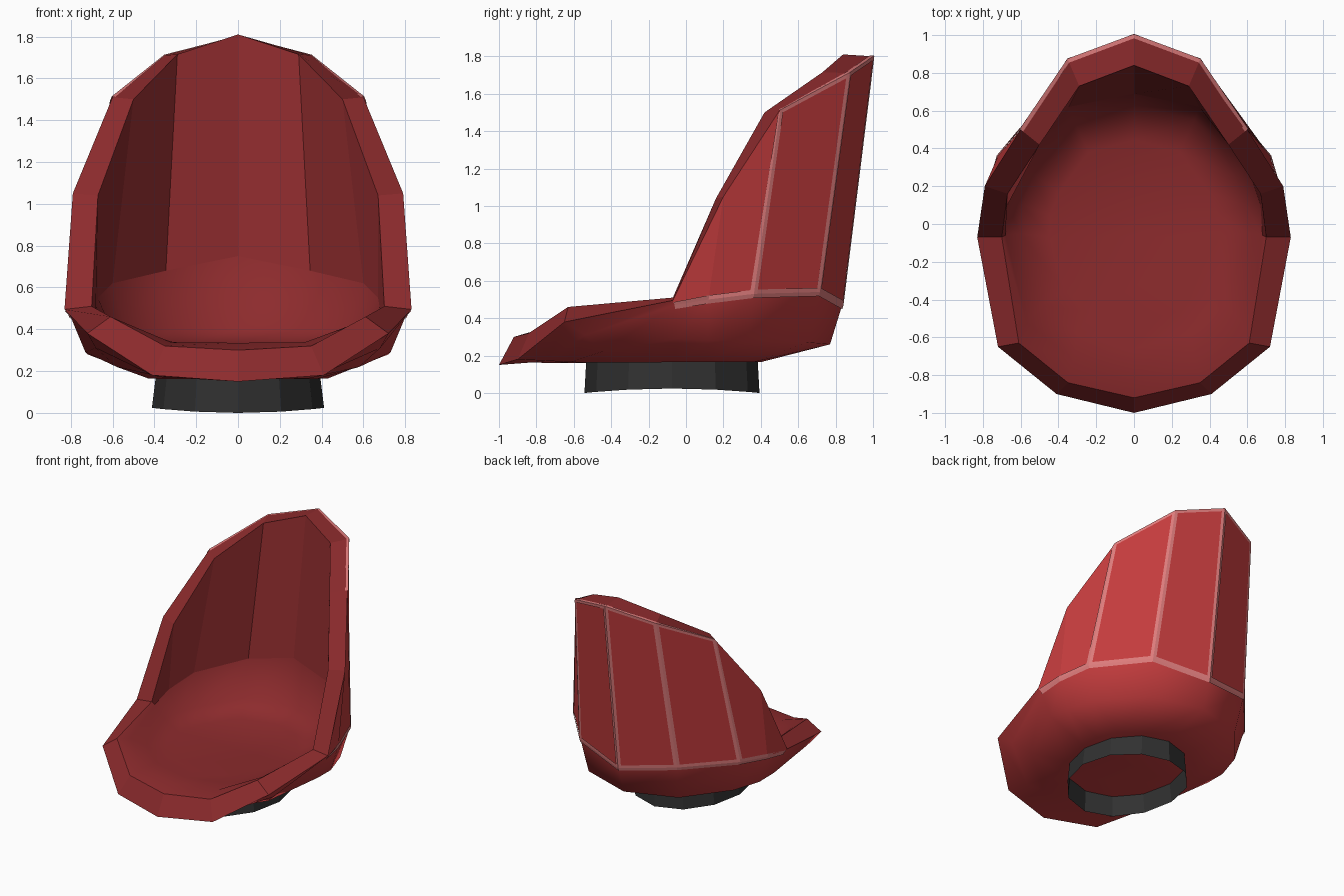
import bpy, bmesh, math
from mathutils import Vector as V

if "Cube" in bpy.data.objects:
    bpy.data.objects.remove(bpy.data.objects["Cube"])


def material(name, rgb):
    m = bpy.data.materials.new(name)
    m.diffuse_color = (*rgb, 1)
    m.use_nodes = True
    m.node_tree.nodes["Principled BSDF"].inputs["Base Color"].default_value = m.diffuse_color
    return m


red = material("red shell", (0.55, 0.045, 0.047))
deep = material("deep red lining", (0.265, 0.024, 0.026))
pink = material("light red piping", (0.72, 0.2, 0.2))
dark = material("dark grey base", (0.03, 0.03, 0.03))


def finish(name, bm, *mats):
    me = bpy.data.meshes.new(name)
    bm.to_mesh(me)
    bm.free()
    for m in mats:
        me.materials.append(m)
    ob = bpy.data.objects.new(name, me)
    bpy.context.collection.objects.link(ob)
    return ob


def full(half):
    """Half loop (front middle to back middle) mirrored to a closed loop."""
    pts = [V(p) for p in half]
    return pts + [V((-p.x, p.y, p.z)) for p in pts[-2:0:-1]]


# Loops of the shell, listed from front middle to back middle
rim = full([(0, -1, .15), (.41, -.90, .18), (.72, -.65, .38), (.83, -.07, .495),
            (.79, .20, 1.05), (.60, .50, 1.51), (.35, .87, 1.71), (0, 1, 1.80)])
belt = full([(0, -.83, .163), (.37, -.74, .172), (.68, -.54, .31), (.805, -.06, .47),
             (.79, .12, .50), (.72, .36, .53), (.42, .71, .54), (0, .835, .47)])
tuck = full([(0, -.70, .16), (.34, -.62, .165), (.58, -.45, .22), (.73, -.05, .29),
             (.72, .12, .28), (.65, .34, .28), (.39, .65, .27), (0, .77, .26)])
under = full([(0, -.52, .162), (.22, -.47, .162), (.38, -.30, .163), (.43, -.05, .165),
              (.42, .10, .165), (.36, .25, .165), (.21, .36, .165), (0, .40, .165)])
lip = full([(0, -.92, .30), (.35, -.84, .32), (.61, -.63, .46), (.70, -.07, .51),
            (.67, .16, 1.04), (.50, .42, 1.50), (.29, .73, 1.715), (0, .84, 1.81)])
wall = full([(0, -.80, .335), (.32, -.72, .338), (.57, -.52, .43), (.68, -.06, .49),
             (.67, .10, .55), (.60, .31, .62), (.345, .62, .68), (0, .69, .75)])
bowl = full([(0, -.66, .332), (.30, -.58, .333), (.49, -.43, .36), (.60, -.05, .39),
             (.59, .10, .39), (.53, .26, .39), (.32, .55, .40), (0, .63, .40)])
floor = [V((p.x * .75, p.y * .75 - .03, .33)) for p in bowl]

# Seat shell: outer skin, rim and lining bridged loop by loop
loops = [under, tuck, belt, rim, lip, wall, bowl, floor]
RIM, WALL = 3, 4
bm = bmesh.new()
rows = [[bm.verts.new(p) for p in lp] for lp in loops]
N = len(rim)
for r, (a, b) in enumerate(zip(rows, rows[1:])):
    for i in range(N):
        j = (i + 1) % N
        f = bm.faces.new((a[i], a[j], b[j], b[i]))
        f.material_index = int(r >= RIM)
        # back panels and rim are flat, the rest is rounded
        f.smooth = not (r == RIM or (r in (2, WALL) and 3 <= i <= 10))
for row, mat in ((rows[0], 0), (rows[-1], 1)):
    f = bm.faces.new(row)
    f.material_index, f.smooth = mat, True
for row in (rows[RIM], rows[RIM + 1]):      # crisp rim edges
    for i in range(N):
        bm.edges.get((row[i], row[(i + 1) % N])).smooth = False
bmesh.ops.recalc_face_normals(bm, faces=bm.faces[:])
finish("seat_shell", bm, red, deep)


# Piping: thin strips folded over the panel edges of the outer skin
def piping(name, path, left, right, lift=0.0, half=.023):
    bm = bmesh.new()
    row = []
    for p, l, r in zip(path, left, right):
        n = (V((p.x, p.y, 0)).normalized() + V((0, 0, lift))).normalized() * .007
        row.append([bm.verts.new(q + n) for q in
                    (p + (l - p).normalized() * half, p, p + (r - p).normalized() * half)])
    for a, b in zip(row, row[1:]):
        for k in (0, 1):
            f = bm.faces.new((a[k], a[k + 1], b[k + 1], b[k]))
            f.normal_update()
            c = f.calc_center_median()
            if f.normal.dot(V((c.x, c.y, lift))) < 0:
                f.normal_flip()
    finish(name, bm, pink)


for k in range(5, 10):
    piping(f"back_piping_{k - 4}", [rim[k], belt[k]],
           [rim[k - 1], belt[k - 1]], [rim[k + 1], belt[k + 1]])
back = slice(3, 12)
piping("belt_piping", belt[back], rim[back], tuck[back])
top = slice(5, 10)
piping("top_piping", rim[top], belt[top], lip[top], lift=.6)

# Base ring: open twelve-sided band, tapering up into the shell,
# with a lower edge that bows up at the sides
bm = bmesh.new()
low, high = [], []
for i in range(12):
    a = math.tau * i / 12
    s, c = math.sin(a), math.cos(a)
    low.append(bm.verts.new((.412 * s, -.075 - .468 * c, .024 * s * s)))
    high.append(bm.verts.new((.375 * s, -.075 - .45 * c, .32)))
for i in range(12):
    j = (i + 1) % 12
    bm.faces.new((low[i], low[j], high[j], high[i]))
finish("base_ring", bm, dark)
